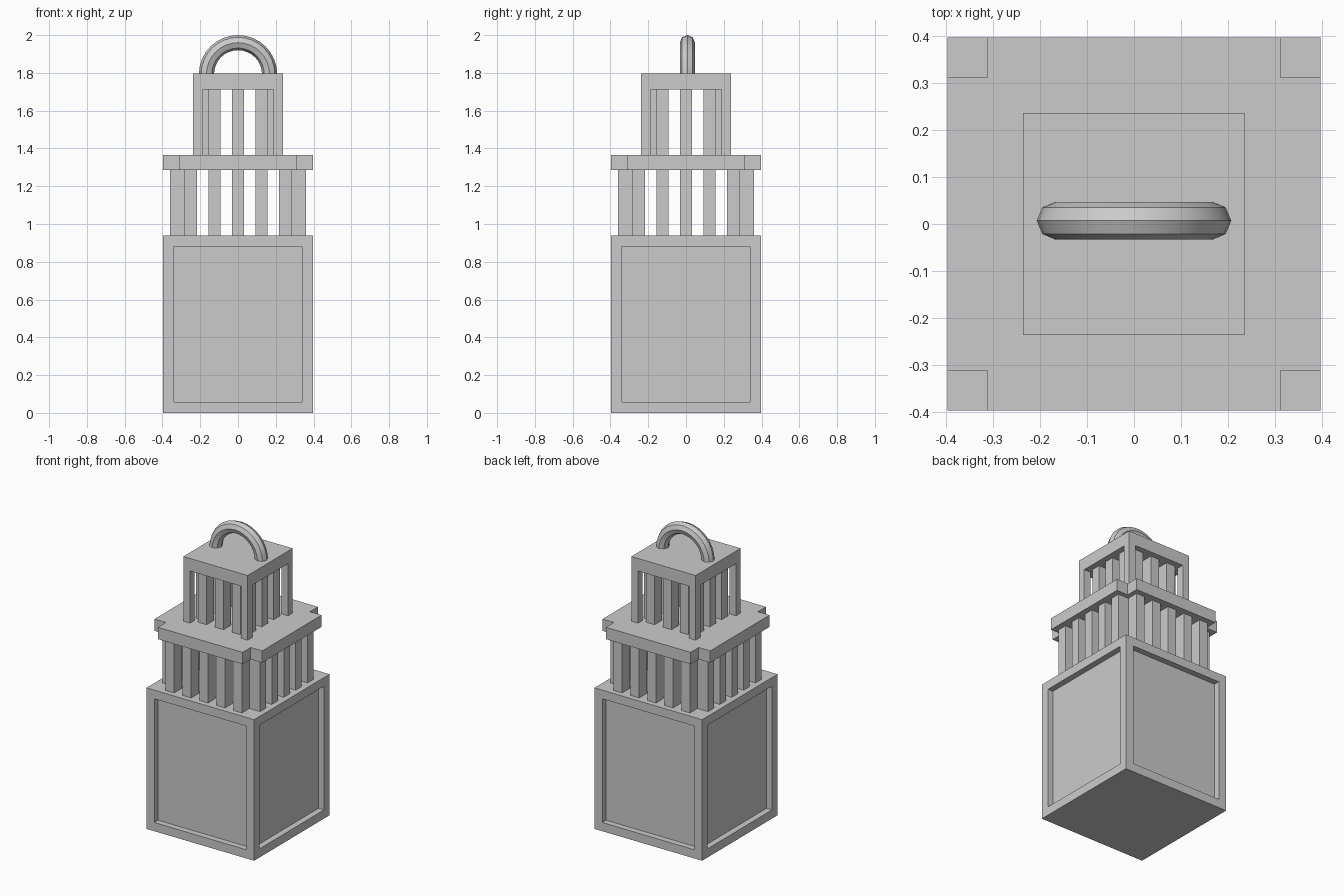
import bpy, bmesh, math
from mathutils import Matrix, Vector

if "Cube" in bpy.data.objects:
    bpy.data.objects.remove(bpy.data.objects["Cube"])


def finish(name, bm):
    bmesh.ops.recalc_face_normals(bm, faces=bm.faces)
    mesh = bpy.data.meshes.new(name)
    bm.to_mesh(mesh)
    bm.free()
    obj = bpy.data.objects.new(name, mesh)
    bpy.context.collection.objects.link(obj)
    return obj


def add_box(bm, lo, hi, turn=0.0):
    """Box between two corners, then turned about the z axis."""
    lo, hi = Vector(lo), Vector(hi)
    m = (Matrix.Rotation(turn, 4, 'Z') @ Matrix.Translation((lo + hi) / 2)
         @ Matrix.Diagonal((*(hi - lo), 1)))
    bmesh.ops.create_cube(bm, size=1, matrix=m)


def bar_ring(name, xs, outer, depth, z0, z1):
    """A row of bars on each of the four sides."""
    bm = bmesh.new()
    for side in range(4):
        for x in xs:
            add_box(bm, (x - 0.032, -outer, z0), (x + 0.032, -outer + depth, z1),
                    side * math.pi / 2)
    return finish(name, bm)


W = 0.397          # half width of base
T = 0.237          # half width of top cage

# base block with a sunken panel on each side
bm = bmesh.new()
add_box(bm, (-W, -W, 0), (W, W, 0.94))
bm.normal_update()
sides = [f for f in bm.faces if abs(f.normal.z) < 0.5]
for f in sides:
    n = f.normal.copy()
    bmesh.ops.inset_individual(bm, faces=[f], thickness=0.082)
    inner = bmesh.ops.extrude_discrete_faces(bm, faces=[f])['faces']
    bmesh.ops.translate(bm, verts=inner[0].verts, vec=-0.04 * n)
finish("base_block", bm)

# lower bars
bar_ring("lower_bars", [i * 0.125 for i in range(-2, 3)], 0.36, 0.08, 0.94, 1.29)

# plate with notched corners
bm = bmesh.new()
N = 0.312
quarter = [Vector((W, -N, 1.287)), Vector((W, N, 1.287)), Vector((N, N, 1.287))]
outline = [Matrix.Rotation(k * math.pi / 2, 3, 'Z') @ p for k in range(4) for p in quarter]
face = bm.faces.new([bm.verts.new(p) for p in outline])
top = bmesh.ops.extrude_face_region(bm, geom=[face])['geom']
bmesh.ops.translate(bm, verts=[v for v in top if isinstance(v, bmesh.types.BMVert)],
                    vec=(0, 0, 0.079))
finish("notched_plate", bm)

# top cage: roof, corner posts and recessed bars
bm = bmesh.new()
add_box(bm, (-T, -T, 1.713), (T, T, 1.797))
finish("cage_roof", bm)
bm = bmesh.new()
for side in range(4):
    add_box(bm, (-T, -T, 1.366), (-0.188, -0.188, 1.713), side * math.pi / 2)
finish("cage_posts", bm)
bar_ring("cage_bars", [-0.125, 0, 0.125], 0.198, 0.08, 1.366, 1.713)

# carrying loop: octagonal tube swept through half a circle
bm = bmesh.new()
R, r, seg = 0.167, 0.04, 16
rings = []
for i in range(seg + 1):
    a = math.pi * i / seg
    ring = []
    for j in range(8):
        b = math.tau * j / 8
        d = R + r * math.cos(b)
        ring.append(bm.verts.new((d * math.cos(a), 0.007 + r * math.sin(b),
                                  1.793 + d * math.sin(a))))
    rings.append(ring)
for p, q in zip(rings, rings[1:]):
    for j in range(8):
        k = (j + 1) % 8
        bm.faces.new((p[j], p[k], q[k], q[j]))
bm.faces.new(rings[0])
bm.faces.new(rings[-1])
loop = finish("top_loop", bm)
bpy.context.view_layer.objects.active = loop
loop.select_set(True)
bpy.ops.object.shade_smooth_by_angle(angle=math.radians(30))
